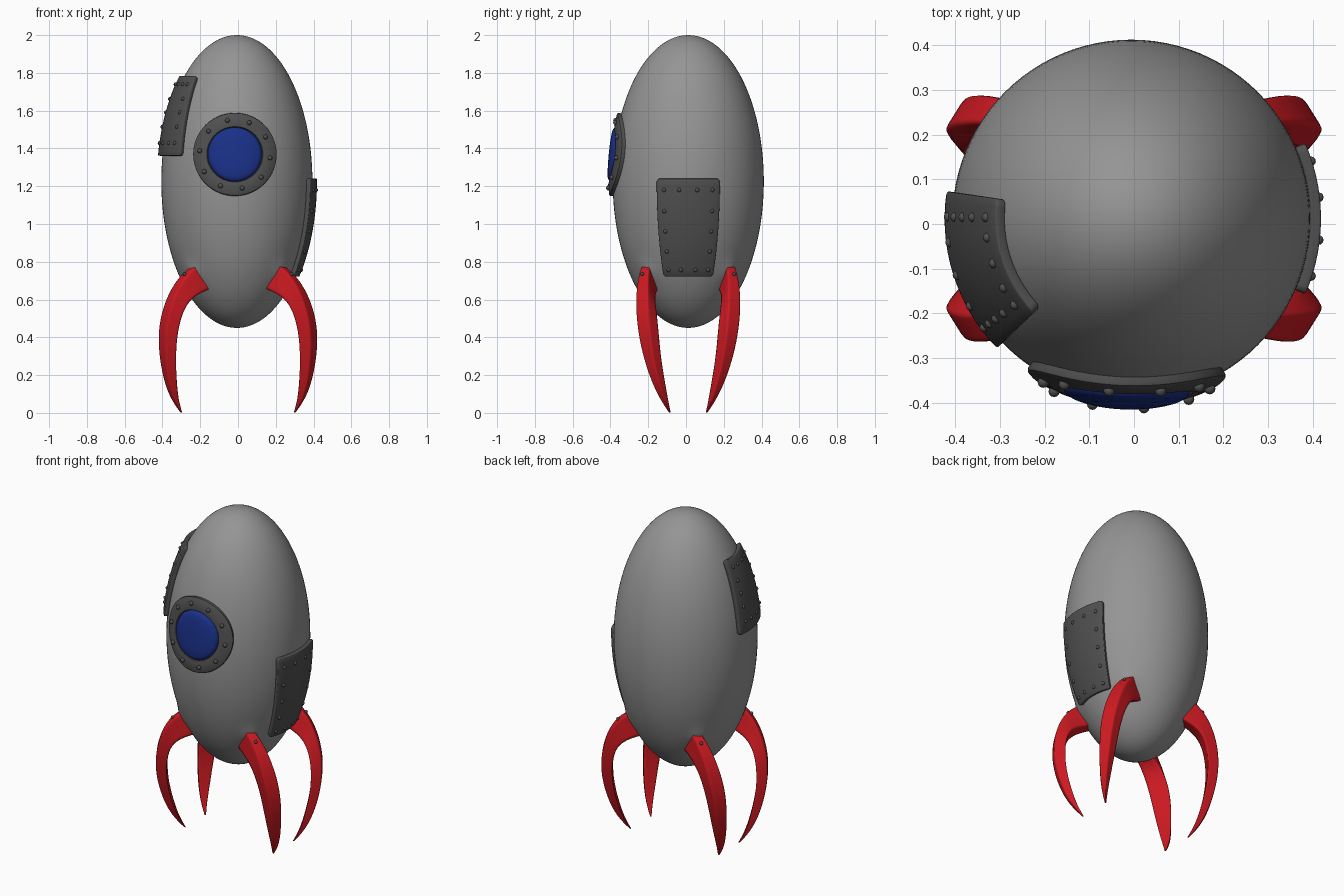
import bpy, bmesh, math
from mathutils import Vector, Matrix

if "Cube" in bpy.data.objects:
    bpy.data.objects.remove(bpy.data.objects["Cube"])

C = Vector((-0.006, 0.012, 1.225))   # hull centre
R, H = 0.4, 0.775                    # hull radius and half height


def material(name, rgb):
    m = bpy.data.materials.new(name)
    m.diffuse_color = (*rgb, 1)
    m.use_nodes = True
    m.node_tree.nodes["Principled BSDF"].inputs["Base Color"].default_value = m.diffuse_color
    return m


GREY = material("hull_grey", (0.3, 0.3, 0.3))
DARK = material("dark_grey", (0.08, 0.08, 0.08))
RED = material("red", (0.6, 0.01, 0.015))
BLUE = material("blue", (0.01, 0.03, 0.25))


def finish(name, bm, mat, angle=40):
    bmesh.ops.recalc_face_normals(bm, faces=bm.faces)
    me = bpy.data.meshes.new(name)
    bm.to_mesh(me)
    bm.free()
    ob = bpy.data.objects.new(name, me)
    bpy.context.collection.objects.link(ob)
    me.materials.append(mat)
    bpy.ops.object.select_all(action='DESELECT')
    ob.select_set(True)
    bpy.context.view_layer.objects.active = ob
    bpy.ops.object.shade_smooth_by_angle(angle=math.radians(angle))
    return ob


def lift(p, h):
    """Offset a hull point (relative to its centre) along the hull normal."""
    return C + p + Vector((p.x / R**2, p.y / R**2, p.z / H**2)).normalized() * h


def on_hull(az, z, h=0.0):
    a, dz = math.radians(az), z - C.z
    r = R * math.sqrt(1 - (dz / H) ** 2)
    return lift(Vector((r * math.cos(a), r * math.sin(a), dz)), h)


def on_front(x, z, h=0.0):
    dx, dz = x - C.x, z - C.z
    y = -R * math.sqrt(1 - (dx / R) ** 2 - (dz / H) ** 2)
    return lift(Vector((dx, y, dz)), h)


def rivets(name, points, r=0.0125):
    bm = bmesh.new()
    for p in points:
        bmesh.ops.create_uvsphere(bm, u_segments=12, v_segments=8, radius=r,
                                  matrix=Matrix.Translation(p))
    finish(name, bm, DARK)


# Hull: ellipsoid, swelling slightly where the legs join
bm = bmesh.new()
bmesh.ops.create_uvsphere(bm, u_segments=96, v_segments=64, radius=1)
roots = [Vector((sx * 0.235, sy * 0.215, 0.75 - C.z)) for sx in (-1, 1) for sy in (-1, 1)]
for v in bm.verts:
    p = Vector((v.co.x * R, v.co.y * R, v.co.z * H))
    swell = sum(0.014 * math.exp(-((p - q).length / 0.05) ** 2) for q in roots)
    v.co = lift(p, swell)
finish("hull", bm, GREY)


# Riveted plates wrapped on the hull
def plate(name, az0, az1, z0, z1, az_cols, z_rows):
    bm, n = bmesh.new(), 14
    grid = [[bm.verts.new(on_hull(az0 + (az1 - az0) * i / n, z0 + (z1 - z0) * j / n, 0.012))
             for j in range(n + 1)] for i in range(n + 1)]
    for i in range(n):
        for j in range(n):
            bm.faces.new((grid[i][j], grid[i + 1][j], grid[i + 1][j + 1], grid[i][j + 1]))
    corners = [grid[i][j] for i in (0, n) for j in (0, n)]
    bmesh.ops.bevel(bm, geom=corners, offset=0.016, segments=4, profile=0.5, affect='VERTICES')
    ob = finish(name, bm, DARK)
    s = ob.modifiers.new("thickness", 'SOLIDIFY')
    s.thickness, s.offset = 0.024, 0
    b = ob.modifiers.new("edge", 'BEVEL')
    b.width, b.segments = 0.004, 2
    spots = [(a, z) for a in az_cols for z in z_rows
             if a in (az_cols[0], az_cols[-1]) or z in (z_rows[0], z_rows[-1])]
    rivets(name + "_rivets", [on_hull(a, z, 0.022) for a, z in spots], 0.011)


plate("lower_plate", -23.5, 23.5, 0.73, 1.24,
      (-17.7, -6.5, 6.5, 17.7), (0.765, 0.86, 0.965, 1.07, 1.18))
plate("upper_plate", 171.5, 224, 1.36, 1.775,
      (179.5, 187.5, 198, 208.5, 216.5), (1.425, 1.51, 1.585, 1.655, 1.73))


# Porthole: profiles of (radius, height above hull) swept around the front
PX, PZ = -0.016, 1.367


def port_point(rad, ang, h):
    return on_front(PX + rad * 0.98 * math.cos(ang), PZ + rad * math.sin(ang), h)


def sweep(name, profile, mat, closed):
    bm, n = bmesh.new(), 64
    rings = [[bm.verts.new(port_point(r, math.tau * k / n, h)) for k in range(n)]
             for r, h in profile]
    for a, b in zip(rings, rings[1:] + (rings[:1] if closed else [])):
        for k in range(n):
            m = (k + 1) % n
            bm.faces.new((a[k], a[m], b[m], b[k]))
    if not closed:
        bm.faces.new(rings[-1])
    return finish(name, bm, mat)


sweep("porthole_frame", [(0.218, -0.015), (0.218, 0.013), (0.215, 0.019), (0.207, 0.022),
                         (0.151, 0.022), (0.145, 0.019), (0.142, 0.01), (0.142, -0.015)],
      DARK, True)
sweep("porthole_glass", [(0.143, -0.005), (0.142, 0.012), (0.134, 0.022), (0.12, 0.027),
                         (0.08, 0.028), (0.04, 0.028), (0.01, 0.028)], BLUE, False)
rivets("porthole_rivets",
       [port_point(0.18, math.radians(36 * k + 30), 0.024) for k in range(10)])

# Legs: claw shapes, stations of outer x, z / inner x, z / centre y / half width
STATIONS = [(0.215, 0.785, 0.17, 0.655, 0.205, 0.040),
            (0.255, 0.765, 0.215, 0.635, 0.218, 0.042),
            (0.315, 0.70, 0.275, 0.60, 0.230, 0.052),
            (0.370, 0.59, 0.320, 0.54, 0.232, 0.060),
            (0.405, 0.45, 0.350, 0.43, 0.222, 0.060),
            (0.403, 0.30, 0.355, 0.29, 0.200, 0.050),
            (0.378, 0.15, 0.340, 0.15, 0.160, 0.034),
            (0.342, 0.06, 0.322, 0.06, 0.126, 0.018),
            (0.303, 0.002, 0.297, 0.002, 0.098, 0.004)]
TURN = math.radians(32)
SIDE = Vector((-math.sin(TURN), math.cos(TURN), 0))


def leg(name, sx, sy):
    bm, rings = bmesh.new(), []
    for ox, oz, ix, iz, y, w in STATIONS:
        lean = (ox - ix) * math.tan(TURN) / 2
        outer, inner = Vector((ox, y + lean, oz)), Vector((ix, y - lean, iz))
        ring = (outer + SIDE * w * 0.62, outer - SIDE * w * 0.62,
                inner - SIDE * w, inner + SIDE * w)
        rings.append([bm.verts.new((p.x * sx, p.y * sy + C.y, p.z)) for p in ring])
    for a, b in zip(rings, rings[1:]):
        for k in range(4):
            m = (k + 1) % 4
            bm.faces.new((a[k], a[m], b[m], b[k]))
    bm.faces.new(rings[0])
    bm.faces.new(rings[-1])
    crease = bm.edges.layers.float.new("crease_edge")
    ends = (rings[0], rings[-1])
    for e in bm.edges:
        is_end = any(all(v in r for v in e.verts) for r in ends)
        across = any(all(v in r for v in e.verts) for r in rings)
        e[crease] = 1.0 if is_end else (0.0 if across else 0.75)
    ob = finish(name, bm, RED, 180)
    sub = ob.modifiers.new("smooth", 'SUBSURF')
    sub.levels = sub.render_levels = 3


bolts = []
for sx, side in ((-1, "left"), (1, "right")):
    for sy, end in ((-1, "front"), (1, "back")):
        leg(f"{end}_{side}_leg", sx, sy)
        bolts.append(Vector((sx * 0.283, sy * 0.243 + C.y, 0.735)))
rivets("leg_bolts", bolts, 0.01)
